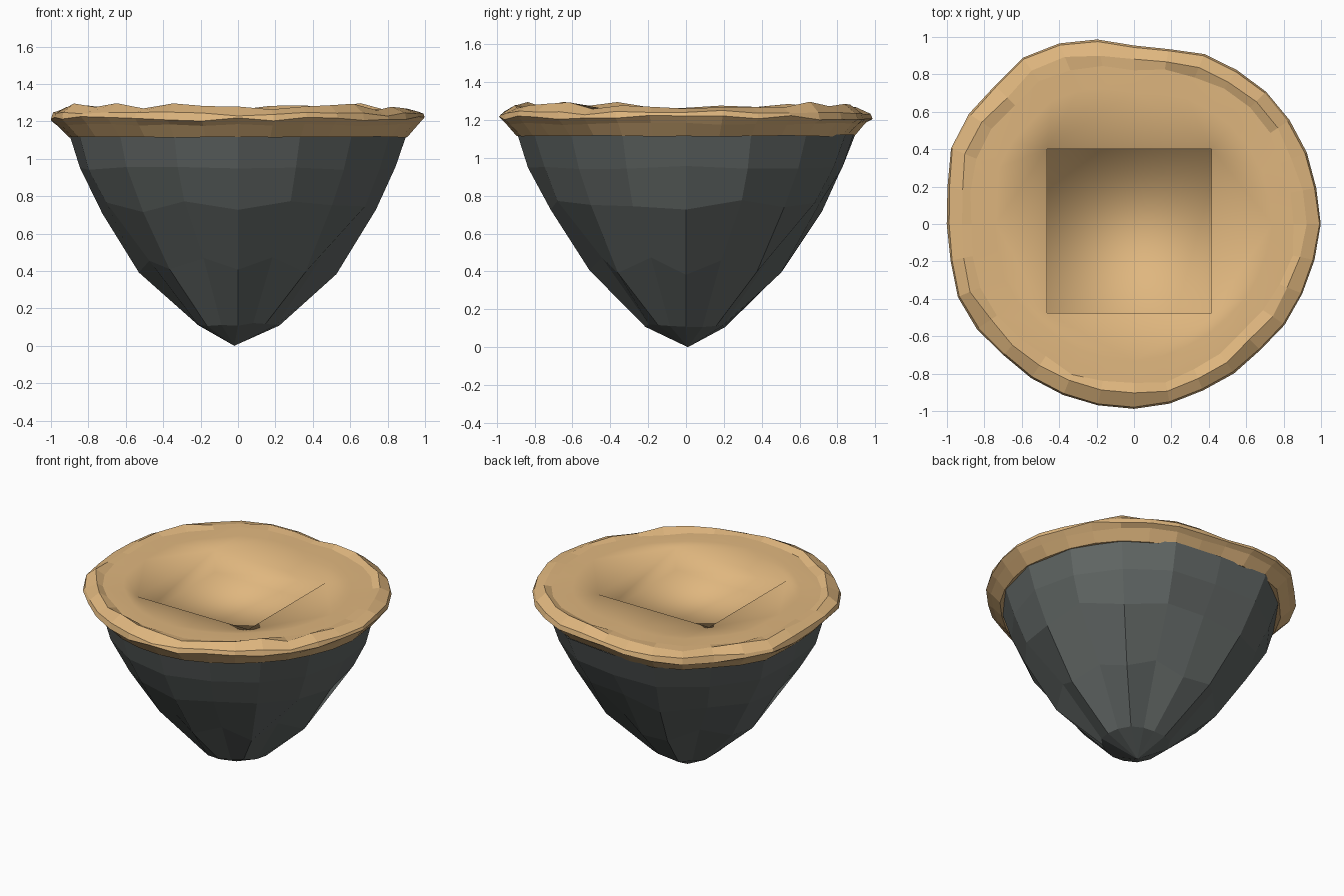
import bpy, bmesh, random
from math import cos, sin, pi

if "Cube" in bpy.data.objects:
    bpy.data.objects.remove(bpy.data.objects["Cube"])

random.seed(7)
# Island outline: radius every 11.25 degrees, counter-clockwise from +x
OUTLINE = [1.0, .995, 1.0, 1.0, 1.0, .99, .985, .955, .955, 1.005, 1.045, 1.07, 1.05, 1.06, 1.06, 1.015,
           1.0, 1.0, 1.02, 1.01, .99, .99, .99, .99, .99, .98, .965, .96, .955, .97, .975, .985]
N = len(OUTLINE)


def ring(bm, scale, z, step=1, jr=0.0, jz=0.0):
    verts = []
    for k in range(0, N, step):
        a = 2 * pi * k / N
        r = OUTLINE[k] * scale * (1 + random.uniform(-jr, jr))
        verts.append(bm.verts.new((r * cos(a), r * sin(a), z + random.uniform(-jz, jz))))
    return verts


def bridge(bm, low, high):
    n = len(low)
    return [bm.faces.new((low[i], low[(i + 1) % n], high[(i + 1) % n], high[i])) for i in range(n)]


def push(v, scale, dz=0.0):
    v.co.x *= scale
    v.co.y *= scale
    v.co.z += dz


def finish(bm, name, color):
    mesh = bpy.data.meshes.new(name)
    bm.to_mesh(mesh)
    bm.free()
    obj = bpy.data.objects.new(name, mesh)
    bpy.context.collection.objects.link(obj)
    mat = bpy.data.materials.new(name + "_colour")
    mat.diffuse_color = (*color, 1)
    mat.use_nodes = True
    mat.node_tree.nodes["Principled BSDF"].inputs["Base Color"].default_value = mat.diffuse_color
    mesh.materials.append(mat)
    return obj


# Rock base: jagged faceted cone running down to a point
bm = bmesh.new()
rows = [(.225, .115, .05, .01), (.525, .40, .02, .02), (.735, .73, .02, .03),
        (.845, .95, .01, .01), (.90, 1.125, 0, 0)]
rings = [ring(bm, s, z, 2, jr, jz) for s, z, jr, jz in rows]
for low, high in zip(rings, rings[1:]):
    bridge(bm, low, high)
tip = bm.verts.new((-.02, .01, 0))
for i in range(N // 2):
    bm.faces.new((tip, rings[0][(i + 1) % (N // 2)], rings[0][i]))
# ledges: shoulder pushed out, grooves cut in below it
for i in (1, 3, 6, 9, 11, 13, 15):
    push(rings[2][i], 1.035, .02)
    push(rings[1][i], .94, .07)
# back side sits a little closer to the rim
for i in (3, 4, 5):
    push(rings[3][i], 1.02)
    push(rings[4][i], 1.03)
finish(bm, "rock_base", (.12, .135, .13))

# Sand cap: overhanging lumpy rim, level inside
bm = bmesh.new()
rows = [(.78, 1.13, 0, 0), (.905, 1.115, 0, .003), (.965, 1.18, .004, .006), (1.0, 1.212, .002, .014),
        (.99, 1.24, .002, .012), (.92, 1.278, .012, .02), (.865, 1.262, .02, .004), (.74, 1.26, 0, 0)]
rings = [ring(bm, s, z, 1, jr, jz) for s, z, jr, jz in rows]
top_faces = []
for low, high in zip(rings, rings[1:]):
    top_faces = bridge(bm, low, high)

# Smooth-shaded square hollow in the sand top
TOP, FLOOR = 1.25, 1.09
square = [(.415, .40), (-.465, .40), (-.465, -.475), (.415, -.475)]
lip = [bm.verts.new((x, y, TOP)) for x, y in square]
pit = [bm.verts.new((x, y, FLOOR)) for x, y in square]
inner = rings[-1]
for k in range(N):
    c = k // 8
    top_faces.append(bm.faces.new((inner[k], inner[(k + 1) % N], lip[c])))
    if k % 8 == 0:
        top_faces.append(bm.faces.new((inner[k], lip[c], lip[c - 1])))
top_faces += bridge(bm, lip, pit)
top_faces.append(bm.faces.new(pit))
for f in top_faces:
    f.smooth = True
finish(bm, "sand_cap", (.74, .47, .21))
